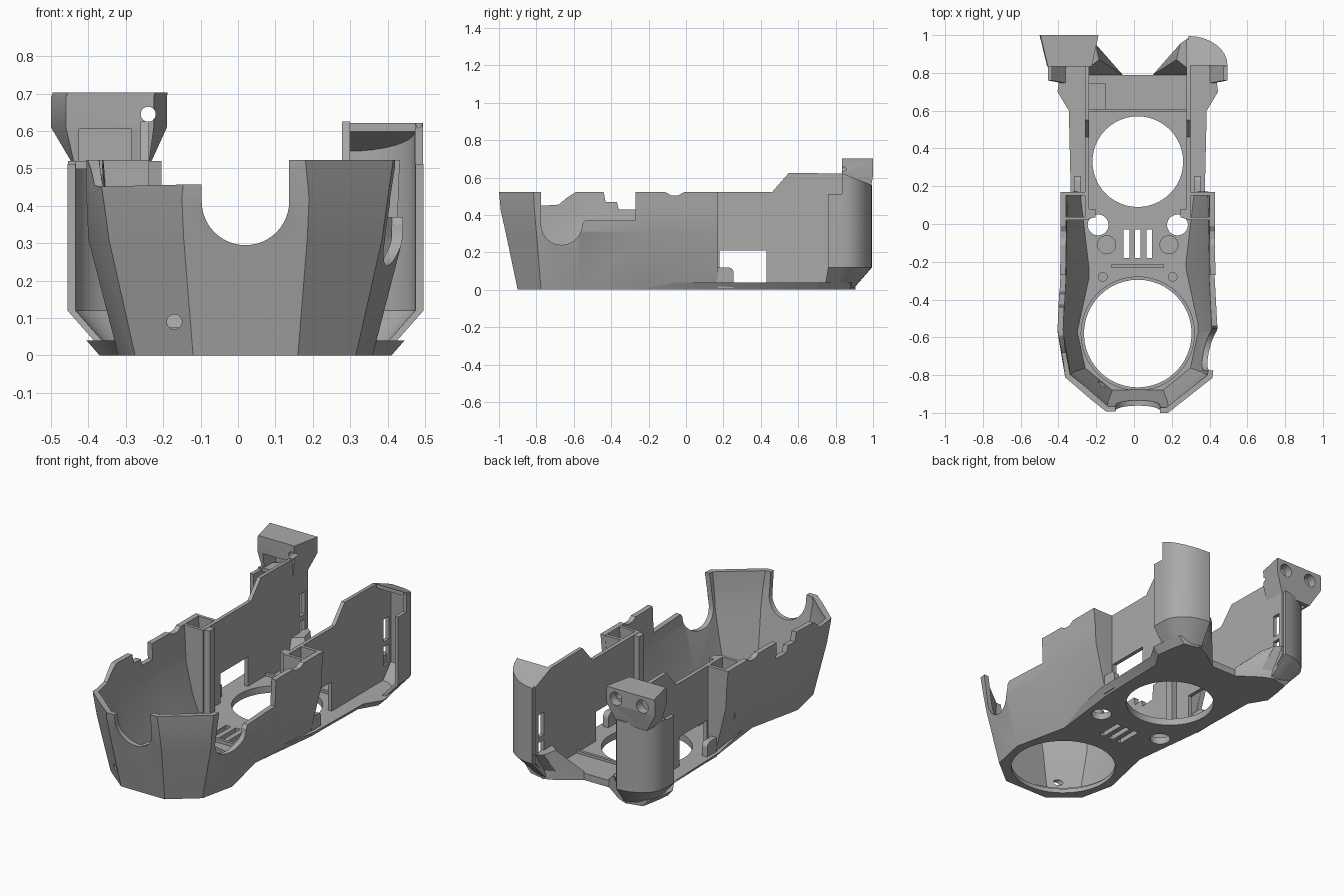
import bpy, bmesh
from math import sin, cos, pi, hypot

if "Cube" in bpy.data.objects:
    bpy.data.objects.remove(bpy.data.objects["Cube"], do_unlink=True)

GREY = (0.4, 0.4, 0.4, 1.0)
mat = bpy.data.materials.new("matte grey")
mat.use_nodes = True
mat.diffuse_color = GREY
mat.node_tree.nodes["Principled BSDF"].inputs["Base Color"].default_value = GREY

AXIS = 0.02      # x of the symmetry plane
SIDES = {"left": 1, "right": -1}
parts = []


def loft(name, rings):
    """Closed solid through rings of 3D points, capped at both ends."""
    bm = bmesh.new()
    loops = [[bm.verts.new(p) for p in ring] for ring in rings]
    n = len(loops[0])
    for a, b in zip(loops, loops[1:]):
        for i in range(n):
            j = (i + 1) % n
            bm.faces.new((a[i], a[j], b[j], b[i]))
    bm.faces.new(loops[0][::-1])
    bm.faces.new(loops[-1])
    bmesh.ops.recalc_face_normals(bm, faces=bm.faces)
    me = bpy.data.meshes.new(name)
    bm.to_mesh(me)
    bm.free()
    me.materials.append(mat)
    obj = bpy.data.objects.new(name, me)
    bpy.context.collection.objects.link(obj)
    parts.append(obj)
    return obj


def prism(name, pts, axis, lo, hi):
    """Extrude a flat outline along one axis."""
    place = {"x": lambda p, d: (d, p[0], p[1]),
             "y": lambda p, d: (p[0], d, p[1]),
             "z": lambda p, d: (p[0], p[1], d)}[axis]
    return loft(name, [[place(p, d) for p in pts] for d in (lo, hi)])


def box(name, x, y, z):
    rect = [(x[0], y[0]), (x[1], y[0]), (x[1], y[1]), (x[0], y[1])]
    return prism(name, rect, "z", *z)


def arc(cx, cy, r, start=0.0, end=2 * pi, n=48):
    return [(cx + r * cos(start + (end - start) * i / n),
             cy + r * sin(start + (end - start) * i / n)) for i in range(n + 1)]


def disc(name, cx, cy, r, axis, lo, hi):
    return prism(name, arc(cx, cy, r)[:-1], axis, lo, hi)


def cut(obj, cutters):
    """Subtract the cutters, keep the result, drop the cutters."""
    for c in cutters:
        c.hide_render = True
        m = obj.modifiers.new("cut", "BOOLEAN")
        m.operation, m.solver, m.object = "DIFFERENCE", "EXACT", c
    dg = bpy.context.evaluated_depsgraph_get()
    me = bpy.data.meshes.new_from_object(obj.evaluated_get(dg))
    obj.modifiers.clear()
    obj.data = me
    for c in cutters:
        parts.remove(c)
        bpy.data.objects.remove(c, do_unlink=True)


def strip(path, t):
    """Thicken an open path to its right-hand side."""
    inner = []
    for i, (x, y) in enumerate(path):
        a, b = path[max(i - 1, 0)], path[min(i + 1, len(path) - 1)]
        dx, dy = b[0] - a[0], b[1] - a[1]
        d = hypot(dx, dy)
        inner.append((x + dy / d * t, y - dx / d * t))
    return path + inner[::-1]


def both(half):
    """Half outline (distance from the axis, y) joined with its mirror."""
    return [(AXIS + h, y) for h, y in half] + [(AXIS - h, y) for h, y in half[::-1]]


def side_pts(pts, s):
    return [(AXIS + s * h, v) for h, v in pts]


def at(pts, z):
    return [(x, y, z) for x, y in pts]


def under_roof(pts, top, drop=0.0):
    """Ring that follows the column roof, which falls toward the back."""
    return [(x, y, min(top, 0.625 - 0.4 * max(0, y - 0.83)) - drop) for x, y in pts]


# Faceted front shell
levels = {
    0.0: [(0.32, 0.17), (0.27, -0.25), (0.34, -0.57), (0.295, -0.775), (0.14, -0.9)],
    0.31: [(0.395, 0.17), (0.40, -0.2), (0.42, -0.57), (0.365, -0.8), (0.165, -0.965)],
    0.42: [(0.40, 0.17), (0.405, -0.2), (0.425, -0.57), (0.38, -0.81), (0.17, -0.99)],
    0.523: [(0.41, 0.17), (0.41, -0.2), (0.425, -0.56), (0.395, -0.815), (0.16, -1.0)],
}
shell = loft("front_shell", [at(strip(both(h), 0.03), z) for z, h in levels.items()])
u_notch = [(AXIS + 0.117, 0.7)] + arc(AXIS, 0.412, 0.117, 0, -pi, 24) + [(AXIS - 0.117, 0.7)]
left_trim = ([(-0.775, 0.7)] + arc(-0.665, 0.35, 0.11, pi, 2 * pi, 20)
             + [(-0.54, 0.37), (-0.27, 0.37), (-0.27, 0.7)])
right_trim = [(-1.1, 0.7), (-1.1, 0.46), (-0.76, 0.45), (-0.68, 0.455), (-0.64, 0.49), (-0.59, 0.522),
              (-0.44, 0.522), (-0.43, 0.47), (-0.37, 0.47), (-0.36, 0.43), (-0.27, 0.43), (-0.27, 0.7)]
dip = [(-0.11, 0.7), (-0.11, 0.522), (-0.08, 0.505), (-0.04, 0.505), (-0.01, 0.522), (-0.01, 0.7)]
cut(shell, [
    prism("c1", u_notch, "y", -1.2, -0.7),
    prism("c2", left_trim, "x", 0.25, 0.7),
    prism("c3", right_trim, "x", -0.7, -0.095),
    prism("c4", dip, "x", -0.7, 0.7),
    disc("c5", -0.17, 0.09, 0.02, "y", -1.1, -0.6),
])

# Floor plate with fan openings, screw holes and vents
half = [(0.14, -0.9), (0.295, -0.775), (0.34, -0.57), (0.27, -0.25), (0.32, 0.17), (0.33, 0.6),
        (0.39, 0.7), (0.38, 0.78), (0.36, 0.88), (0.27, 0.9), (0.2, 0.87), (0.08, 0.79)]
flared = [(h + 0.035 if y > 0.1 and h > 0.3 else h, y) for h, y in half]
floor = loft("floor_plate", [at(both(half), 0.0), at(both(flared), 0.04)])
holes = [
    disc("h1", AXIS, -0.58, 0.285, "z", -0.1, 0.1),
    disc("h2", AXIS, -0.58, 0.3, "z", 0.025, 0.1),
    disc("h3", AXIS, 0.33, 0.24, "z", -0.1, 0.1),
    box("h4", (-0.24, -0.15), (0.61, 0.74), (0.02, 0.1)),
]
for s in SIDES.values():
    holes.append(disc("screw", AXIS + s * 0.21, -0.005, 0.055, "z", -0.1, 0.1))
for i in (-1, 0, 1):
    x = AXIS + i * 0.06
    holes.append(box("vent", (x - 0.015, x + 0.015), (-0.18, -0.03), (-0.1, 0.1)))
cut(floor, holes)

# Low ribs on the floor
box("front_rib", (-0.12, 0.16), (-0.232, -0.215), (0.03, 0.06))
box("rear_rib", (-0.24, 0.28), (0.592, 0.608), (0.03, 0.055))

curve = [pi / 2 * i / 8 for i in range(9)]
foot = [(0.25 + 0.12 * sin(a), 0.8 + 0.09 * cos(a)) for a in curve] + [(0.37, 0.74)]
body = [(0.27 + 0.205 * sin(a), 0.84 + 0.155 * cos(a)) for a in curve] + [(0.476, 0.76)]

for side, s in SIDES.items():
    # Thin inner wall from the pocket back to the rear column
    profile = [(0.02, 0.02), (0.02, 0.522), (0.46, 0.522), (0.55, 0.625), (0.84, 0.621),
               (0.98, 0.565), (0.98, 0.12), (0.89, 0.02)]
    wall = prism(side + "_inner_wall", profile, "x", AXIS + s * 0.258, AXIS + s * 0.28)
    x = (AXIS + s * 0.27 - 0.1, AXIS + s * 0.27 + 0.1)
    cut(wall, [box("window", x, (0.18, 0.43), (0.04, 0.21)),
               box("slot_low", x, (0.905, 0.955), (0.12, 0.23)),
               box("slot_high", x, (0.905, 0.955), (0.26, 0.39))])

    # Pocket panels closing the front shell, with a corner post
    panel = side_pts([(0.262, 0.01), (0.30, 0.01), (0.385, 0.31), (0.395, 0.522), (0.262, 0.522)], s)
    prism(side + "_pocket_rear", panel, "y", 0.15, 0.169)
    prism(side + "_pocket_front", panel, "y", 0.02, 0.038)
    post = side_pts([(0.27, 0.025), (0.225, 0.035), (0.225, 0.08), (0.27, 0.08)], s)
    prism(side + "_pocket_post", post, "z", 0.03, 0.52)

    # Rounded clip behind the pocket
    clip = [(0.165, 0.01), (0.255, 0.01)] + arc(0.225, 0.09, 0.03, 0, pi / 2, 6) + [(0.165, 0.12)]
    prism(side + "_clip", clip, "x", AXIS + s * 0.30, AXIS + s * 0.335)

    # Curved rear column, open toward the front
    top = 0.625 if s > 0 else 0.52
    outer, lower = side_pts(strip(body, 0.022), s), side_pts(strip(foot, 0.022), s)
    column = loft(side + "_rear_column", [at(lower, 0.0), at(outer, 0.12), under_roof(outer, top)])
    x = (AXIS + s * 0.47 - 0.2, AXIS + s * 0.47 + 0.2)
    cut(column, [box("trim", x, (0.6, 0.835), (0.512, 0.8))])

    # Sloped roof closing the column
    cap = side_pts(body[:-1] + [(0.26, 0.84)], s)
    loft(side + "_column_roof", [under_roof(cap, top, 0.022), under_roof(cap, top)])

    # Sloped gusset between floor and column
    low = [(0.08, 0.79), (0.2, 0.875), (0.27, 0.905), (0.27, 0.79)]
    high = [(0.205, 0.87), (0.225, 0.955), (0.268, 0.985), (0.268, 0.82)]
    loft(side + "_gusset", [at(side_pts(low, s), 0.0), at(side_pts(low, s), 0.05),
                            at(side_pts(high, s), 0.17)])

    # Screw bosses and locating pins
    disc(side + "_boss", AXIS + s * 0.165, -0.11, 0.05, "z", 0.03, 0.075)
    disc(side + "_pin", AXIS + s * 0.185, -0.28, 0.025, "z", 0.03, 0.06)

# Mounting bracket on top of the right column
under = [(-0.435, 0.98), (-0.24, 0.98), (-0.24, 0.85), (-0.435, 0.85)]
plan = [(-0.5, 1.0), (-0.19, 1.0), (-0.225, 0.835), (-0.46, 0.835)]
bracket = loft("cable_bracket", [at(under, 0.5), at(plan, 0.61), at(plan, 0.69),
                                 at([(x * 0.99, y) for x, y in plan], 0.703)])
cutters = [box("hollow", (-0.425, -0.285), (0.7, 0.955), (0.4, 0.605)),
           disc("bore", -0.24, 0.645, 0.02, "y", 0.7, 1.1)]
for x in (-0.42, -0.25):
    cutters.append(disc("counterbore", x, 0.645, 0.038, "y", 0.95, 1.1))
cut(bracket, cutters)

# Smooth the gentle curves, keep the creases
bpy.ops.object.select_all(action="DESELECT")
for obj in parts:
    obj.select_set(True)
bpy.context.view_layer.objects.active = parts[0]
bpy.ops.object.shade_smooth_by_angle(angle=pi / 7)
